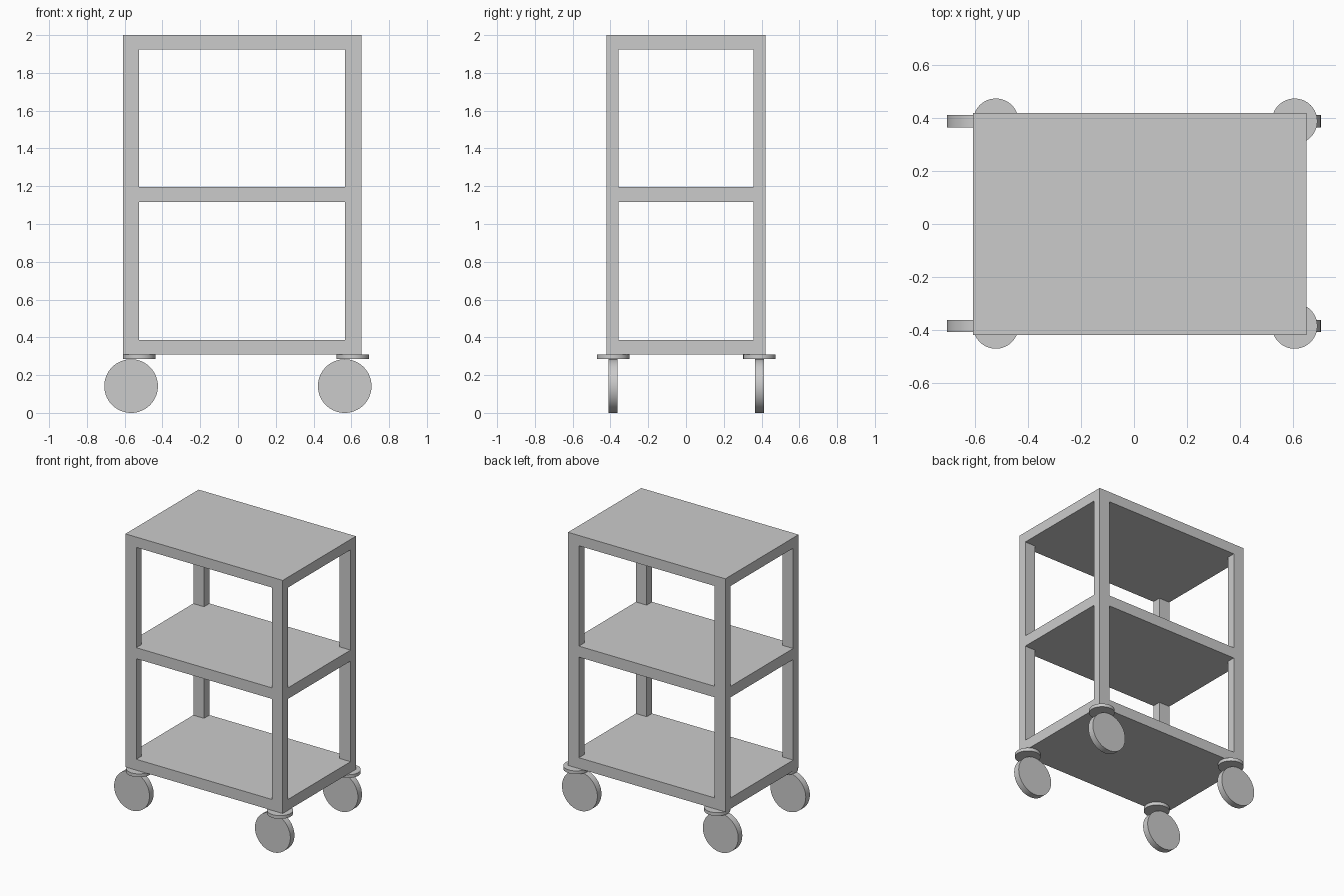
import bpy, math

if "Cube" in bpy.data.objects:
    bpy.data.objects.remove(bpy.data.objects["Cube"])

X0, X1 = -0.61, 0.653          # frame extents
Y0, Y1 = -0.42, 0.42
SHELVES = [("bottom_shelf", 0.308, 0.387),
           ("middle_shelf", 1.117, 1.197),
           ("top_shelf", 1.925, 2.0)]
PX, PY = 0.087, 0.062          # post section


def box(name, x0, x1, y0, y1, z0, z1):
    bpy.ops.mesh.primitive_cube_add(
        size=1, location=((x0 + x1) / 2, (y0 + y1) / 2, (z0 + z1) / 2))
    ob = bpy.context.object
    ob.name = name
    ob.scale = (x1 - x0, y1 - y0, z1 - z0)
    bpy.ops.object.transform_apply(location=False, rotation=False, scale=True)
    return ob


def cylinder(name, r, depth, loc, rot=(0, 0, 0)):
    bpy.ops.mesh.primitive_cylinder_add(
        vertices=64, radius=r, depth=depth, location=loc, rotation=rot)
    ob = bpy.context.object
    ob.name = name
    bpy.ops.object.shade_smooth_by_angle(angle=math.radians(30))
    return ob


# Solid shelves
for name, z0, z1 in SHELVES:
    box(name, X0, X1, Y0, Y1, z0, z1)

# Corner posts, flush with the shelves they stand between
for level, (lower, upper) in zip(("lower", "upper"), zip(SHELVES, SHELVES[1:])):
    for side, x in (("left", X0), ("right", X1 - PX)):
        for end, y in (("front", Y0), ("back", Y1 - PY)):
            box(f"{level}_{end}_{side}_post", x, x + PX, y, y + PY,
                lower[2], upper[1])

# Casters: swivel plate with a trailing wheel, all facing the same way
for side, x in (("left", -0.523), ("right", 0.608)):
    for end, y in (("front", -0.386), ("back", 0.389)):
        cylinder(f"{end}_{side}_swivel_plate", 0.086, 0.024, (x, y, 0.296))
        cylinder(f"{end}_{side}_wheel", 0.142, 0.047, (x - 0.043, y, 0.142),
                 (math.pi / 2, 0, 0))
